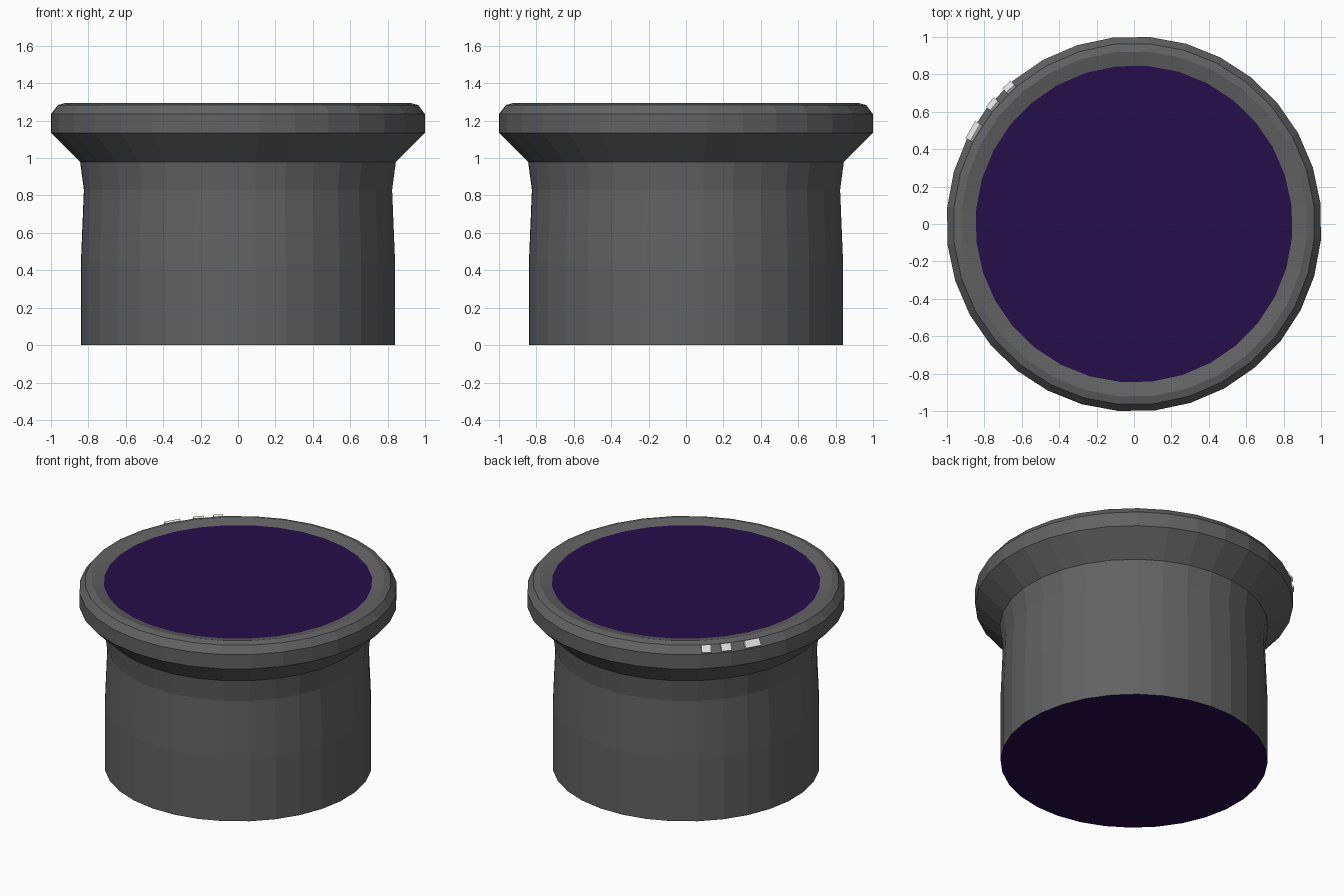
import bpy
import bmesh
from math import cos, sin, radians, tau
from mathutils import Matrix, Vector

SIDES = 32
TWIST = radians(6.4)

cube = bpy.data.objects.get("Cube")
if cube:
    bpy.data.objects.remove(cube)


def material(name, color):
    mat = bpy.data.materials.new(name)
    mat.use_nodes = True
    mat.diffuse_color = (*color, 1)
    bsdf = next(n for n in mat.node_tree.nodes if n.type == 'BSDF_PRINCIPLED')
    bsdf.inputs["Base Color"].default_value = (*color, 1)
    bsdf.inputs["Roughness"].default_value = 0.6
    return mat


def finish(name, bm, mat):
    mesh = bpy.data.meshes.new(name)
    bm.to_mesh(mesh)
    bm.free()
    mesh.materials.append(mat)
    obj = bpy.data.objects.new(name, mesh)
    bpy.context.scene.collection.objects.link(obj)
    return obj


def ring(bm, r, z):
    angles = [TWIST + tau * i / SIDES for i in range(SIDES)]
    return [bm.verts.new((r * cos(a), r * sin(a), z)) for a in angles]


def lathe(name, profile, mat):
    bm = bmesh.new()
    rings = [ring(bm, r, z) for r, z in profile]
    for low, high in zip(rings, rings[1:]):
        for i in range(SIDES):
            j = (i + 1) % SIDES
            bm.faces.new((low[i], low[j], high[j], high[i]))
    return finish(name, bm, mat)


def disc(name, r, z, mat, up=True):
    bm = bmesh.new()
    verts = ring(bm, r, z)
    bm.faces.new(verts if up else verts[::-1])
    return finish(name, bm, mat)


grey = material("dark grey", (0.122, 0.122, 0.122))
purple = material("deep purple glass", (0.0185, 0.0044, 0.069))
white = material("white", (0.8, 0.8, 0.8))

# Barrel with flared, bevelled rim and shallow inner lip
lathe("barrel", [(0.843, 0), (0.843, 0.44), (0.827, 0.83), (0.847, 0.98),
                 (1.003, 1.135), (1.003, 1.235), (0.967, 1.283),
                 (0.925, 1.295), (0.848, 1.275)], grey)

# Glass at both ends
disc("front_glass", 0.848, 1.275, purple)
disc("rear_glass", 0.843, 0, purple, up=False)

# Index marks seated on the rim bevel
for number, (angle, width) in enumerate([(150, 0.105), (139.8, 0.065), (132.4, 0.06)], 1):
    a = radians(angle)
    normal = Vector((0.8 * cos(a), 0.8 * sin(a), 0.6))
    side = Vector((-sin(a), cos(a), 0))
    up = normal.cross(side)
    turn = Matrix((normal, side, up)).transposed().to_4x4()
    place = Matrix.Translation((0.985 * cos(a), 0.985 * sin(a), 1.263))
    bm = bmesh.new()
    bmesh.ops.create_cube(bm, size=1, matrix=place @ turn @ Matrix.Diagonal((0.025, width, 0.05, 1)))
    finish(f"index_mark_{number}", bm, white)
